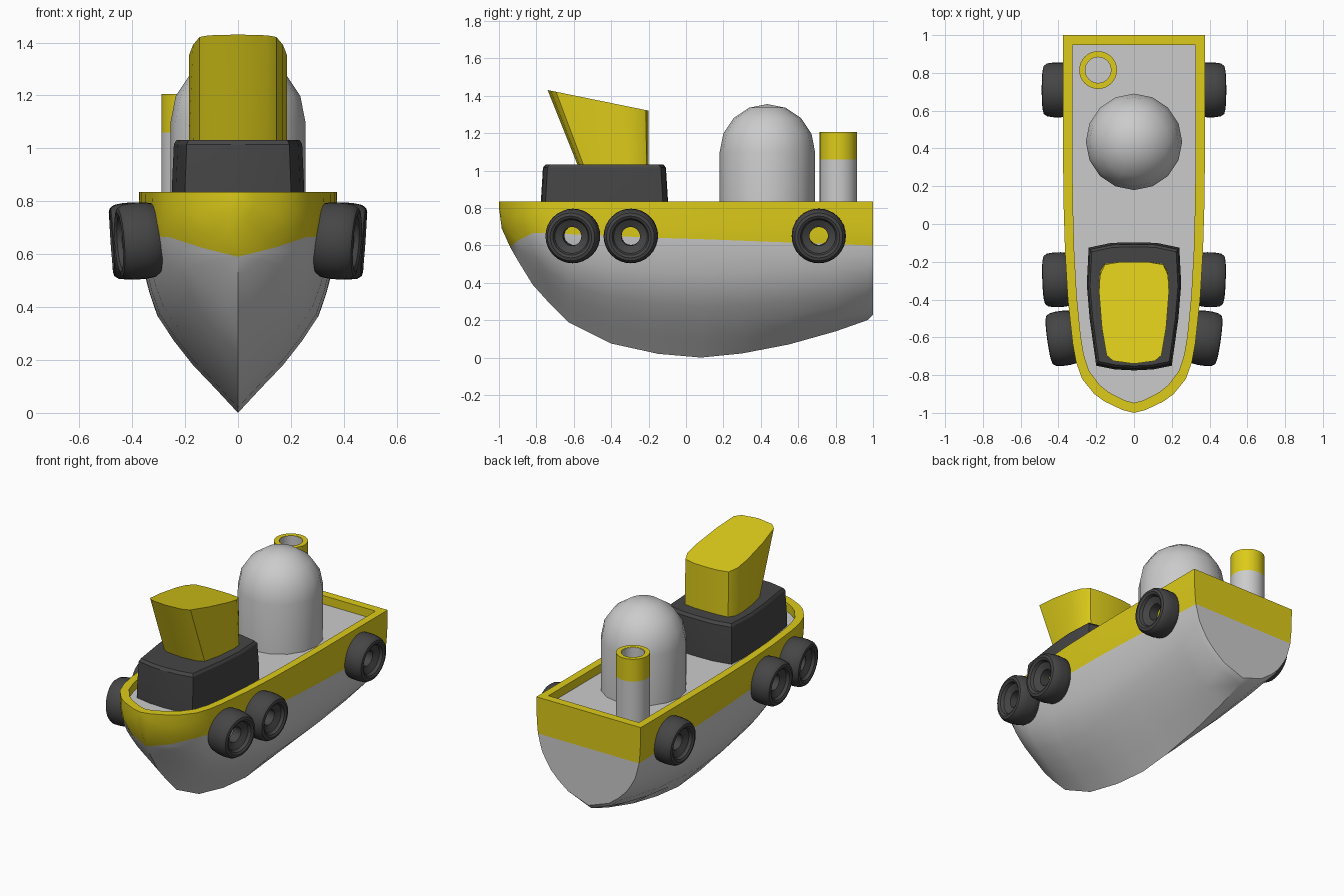
import bpy, bmesh, math
from mathutils import Matrix

if "Cube" in bpy.data.objects:
    bpy.data.objects.remove(bpy.data.objects["Cube"])


def material(name, rgb):
    m = bpy.data.materials.new(name)
    m.diffuse_color = (*rgb, 1)
    m.use_nodes = True
    m.node_tree.nodes["Principled BSDF"].inputs["Base Color"].default_value = m.diffuse_color
    return m


YELLOW = material("yellow_paint", (0.72, 0.60, 0.01))
DARK = material("dark_rubber", (0.06, 0.06, 0.06))


def finish(name, bm, mats, angle):
    bmesh.ops.remove_doubles(bm, verts=bm.verts, dist=1e-4)
    bmesh.ops.dissolve_degenerate(bm, edges=bm.edges, dist=1e-4)
    bmesh.ops.recalc_face_normals(bm, faces=bm.faces)
    me = bpy.data.meshes.new(name)
    bm.to_mesh(me)
    bm.free()
    ob = bpy.data.objects.new(name, me)
    bpy.context.collection.objects.link(ob)
    for m in mats:
        me.materials.append(m)
    bpy.ops.object.select_all(action='DESELECT')
    ob.select_set(True)
    bpy.context.view_layer.objects.active = ob
    bpy.ops.object.shade_smooth_by_angle(angle=math.radians(angle))
    return ob


def skin(bm, rings, closed=True, loop=False, caps=False, row_mat=lambda j: 0):
    """Quads between successive rings of points."""
    vs = [[bm.verts.new(p) for p in r] for r in rings]
    n = len(rings[0])
    for i in range(len(vs) if loop else len(vs) - 1):
        a, b = vs[i], vs[(i + 1) % len(vs)]
        for j in range(n if closed else n - 1):
            k = (j + 1) % n
            bm.faces.new((a[j], a[k], b[k], b[j])).material_index = row_mat(j)
    if caps:
        bm.faces.new(vs[0])
        bm.faces.new(vs[-1])


def loft(name, rings, mats=(), angle=35, **kw):
    bm = bmesh.new()
    skin(bm, rings, **kw)
    return finish(name, bm, mats, angle)


def lathe(name, profile, n, mats=(), at=(0, 0), **kw):
    rings = [[(at[0] + r * math.cos(2 * math.pi * i / n),
               at[1] + r * math.sin(2 * math.pi * i / n), z) for i in range(n)]
             for r, z in profile]
    return loft(name, rings, mats, **kw)


def interp(table, t):
    for (a, fa), (b, fb) in zip(table, table[1:]):
        if t <= b:
            return fa + (fb - fa) * (t - a) / (b - a)
    return table[-1][1]


# Hull: stations (y, half width, keel height, paint line height)
TOP, DECK = 0.835, 0.78
STATIONS = [(-1, 0, .80, .80), (-.985, .06, .69, .69), (-.94, .155, .59, .59),
            (-.90, .21, .52, .625), (-.82, .275, .39, .665), (-.73, .307, .29, .666),
            (-.63, .325, .19, .66), (-.40, .35, .075, .65), (-.15, .365, .02, .64),
            (.08, .372, .0, .633), (.30, .375, .022, .625), (.55, .375, .07, .615),
            (.80, .375, .14, .607), (.97, .375, .20, .60), (1, .375, .23, .60)]
SECTION = [(0, 0), (.12, .25), (.25, .53), (.42, .8), (.6, .94), (.78, .99), (1, 1)]


def half_ring(y, w, k, b, side):
    full = max(0, (y - .2) / .8) * .45          # sections get fuller aft
    pts = [(0, y * .947, DECK), (w * .867, y * .947, DECK), (w * .867, y * .947, TOP)]
    zs = [TOP + (b - TOP) * i / 3 for i in range(3)] + [b + (k - b) * i / 7 for i in range(8)]
    for z in zs:
        f = interp(SECTION, max(0, (z - k) / (TOP - k)))
        pts.append((w * f ** (1 - full), y, z))
    return [(x * side, yy, z) for x, yy, z in pts]


bm = bmesh.new()
for side in (1, -1):
    rings = [half_ring(*s, side) for s in STATIONS]
    rings.append([(0, y, z) for x, y, z in rings[-1]])   # closes transom and stern rim
    skin(bm, rings, closed=False, row_mat=lambda j: 1 if 1 <= j <= 5 else 0)
finish("hull", bm, [None, YELLOW], 38)


def outline(half):
    """Closed outline from right-hand points ordered front to back."""
    return half + [(-x, y) for x, y in reversed(half) if x > 0]


# Dark base of the wheelhouse
base = outline([(0, -.775), (.1, -.77), (.2, -.75), (.235, -.5), (.25, -.32),
                (.24, -.125), (.12, -.1), (0, -.097)])
loft("wheelhouse_base",
     [[(x * s, -.44 + (y + .44) * s, z) for x, y in base]
      for s, z in ((1, DECK), (1, .85), (.97, 1.015), (.93, 1.032))],
     [DARK], caps=True, angle=25)

# Yellow wheelhouse: raked front, sloping roof
house = outline([(0, -.74), (.11, -.725), (.145, -.695), (.17, -.55), (.185, -.36),
                 (.18, -.27), (.155, -.215), (.08, -.202), (0, -.2)])
loft("wheelhouse",
     [[(x, -.2 + (y + .2) * .70, 1.025) for x, y in house],
      [(x, y, 1.32 + (-.2 - y) * .204) for x, y in house]],
     [YELLOW], caps=True, angle=30)

# Domed tank
R = .255
lathe("domed_tank", [(R, DECK - .01)] + [(R * math.cos(a), 1.1 + R * math.sin(a))
      for a in (i * math.pi / 8 for i in range(5))], 16, at=(0, .435))

# Funnel: grey pipe with inner liner and a yellow sleeve
F = (-.19, .815)
lathe("funnel_pipe", [(.1, DECK - .01), (.1, 1.06), (.071, 1.06), (.071, 1.203),
                      (.068, 1.203), (.068, DECK - .01)], 32, at=F, loop=True)
lathe("funnel_band", [(.1, 1.06), (.1, 1.205), (.07, 1.205), (.07, 1.06)], 32,
      [YELLOW], at=F, loop=True)

# Tyre fenders along both sides
edge = [(.05, .03), (.09, .05), (.098, .068), (.112, .076), (.128, .072), (.14, .055)]
tyre = edge + [(.145, .02)] + [(.145, -.02)] + [(r, -z) for r, z in reversed(edge)]
for side, label in ((1, "right"), (-1, "left")):
    for i, (x, y, yaw) in enumerate([(.376, -.605, -8), (.402, -.295, -2), (.405, .71, 0)]):
        t = lathe(f"tyre_{label}_{i + 1}", tyre, 32, [DARK], loop=True)
        t.matrix_world = (Matrix.Translation((side * x, y, .65))
                          @ Matrix.Rotation(math.radians(yaw * side), 4, 'Z')
                          @ Matrix.Rotation(math.radians(94 * side), 4, 'Y'))
